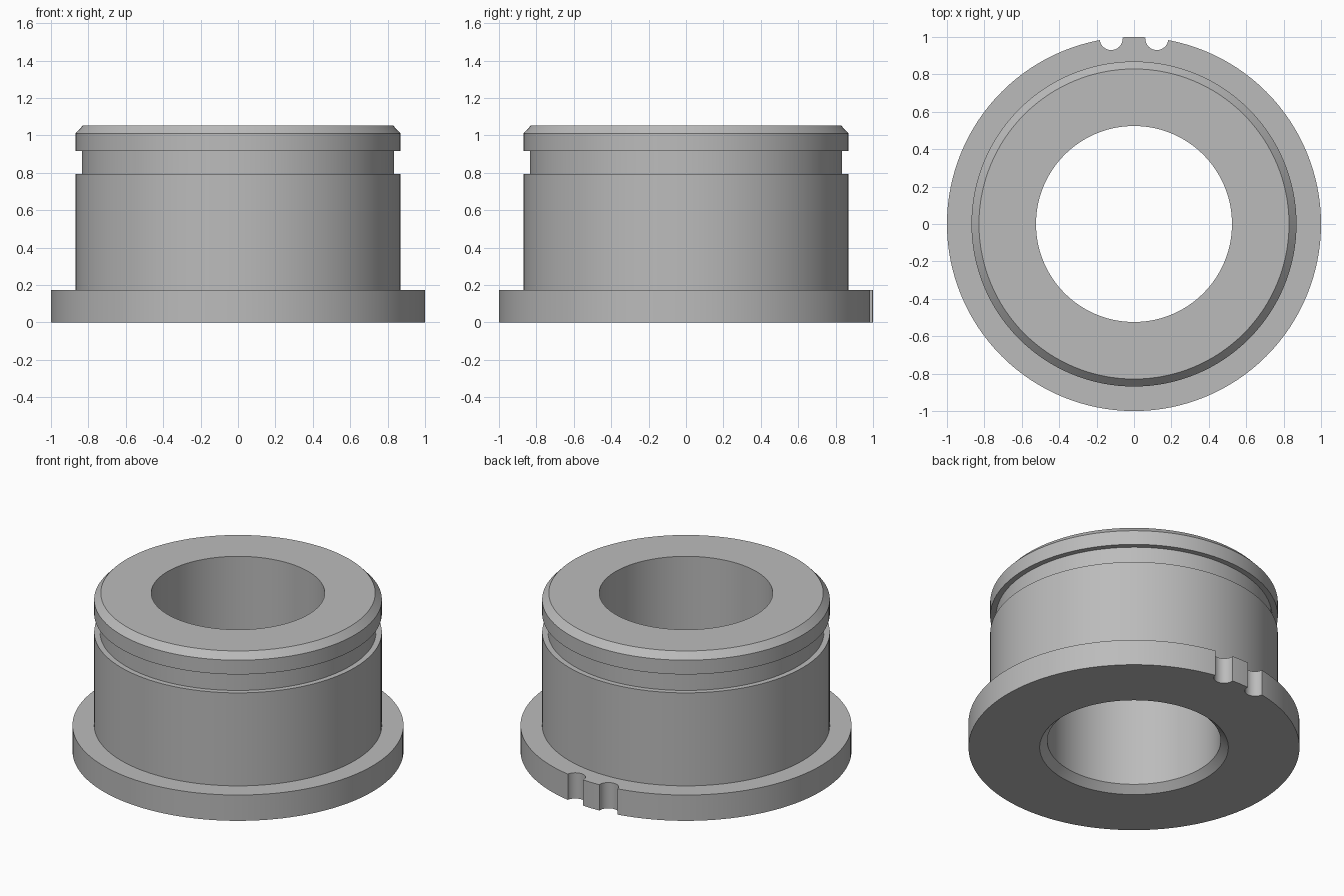
import bpy
import bmesh
import math

cube = bpy.data.objects.get("Cube")
if cube:
    bpy.data.objects.remove(cube, do_unlink=True)

SEGMENTS = 128

# Plain grey metal
metal = bpy.data.materials.new("grey metal")
metal.use_nodes = True
colour = (0.5, 0.5, 0.5, 1)
metal.diffuse_color = colour
metal.node_tree.nodes["Principled BSDF"].inputs["Base Color"].default_value = colour


def lathe(name, profile):
    """Spin a closed (radius, height) profile around the z axis."""
    bm = bmesh.new()
    verts = [bm.verts.new((0, -r, z)) for r, z in profile]
    edges = [bm.edges.new((v, verts[i - 1])) for i, v in enumerate(verts)]
    bmesh.ops.spin(bm, geom=verts + edges, cent=(0, 0, 0), axis=(0, 0, 1),
                   angle=math.tau, steps=SEGMENTS, use_merge=True)
    bmesh.ops.remove_doubles(bm, verts=bm.verts, dist=1e-5)
    bmesh.ops.recalc_face_normals(bm, faces=bm.faces)
    mesh = bpy.data.meshes.new(name)
    bm.to_mesh(mesh)
    bm.free()
    mesh.materials.append(metal)
    obj = bpy.data.objects.new(name, mesh)
    bpy.context.collection.objects.link(obj)
    return obj


# Flanged bushing: chamfered bore, wide base flange, ring groove, bevelled rim
bushing = lathe("flanged_bushing", [
    (0.57, 0), (1, 0), (1, 0.172),
    (0.869, 0.172), (0.869, 0.792),
    (0.834, 0.792), (0.834, 0.915),
    (0.869, 0.915), (0.869, 1.01),
    (0.829, 1.053), (0.524, 1.053), (0.524, 0.045),
])
bpy.context.view_layer.objects.active = bushing
bushing.select_set(True)

# Two round notches through the rear edge of the flange
for side in (-1, 1):
    bpy.ops.mesh.primitive_cylinder_add(vertices=32, radius=0.062, depth=0.4,
                                        location=(side * 0.122, 0.992, 0.08))
    cutter = bpy.context.object
    cutter.name = "notch_cutter"
    cutter.hide_render = True
    cutter.data.materials.append(metal)
    bpy.context.view_layer.objects.active = bushing
    cut = bushing.modifiers.new("notch", 'BOOLEAN')
    cut.operation = 'DIFFERENCE'
    cut.solver = 'EXACT'
    cut.object = cutter
    bpy.ops.object.modifier_apply(modifier=cut.name)
    bpy.data.objects.remove(cutter, do_unlink=True)

# Smooth round walls, crisp edges
bpy.context.view_layer.objects.active = bushing
bushing.select_set(True)
bpy.ops.object.shade_smooth_by_angle(angle=math.radians(30))
